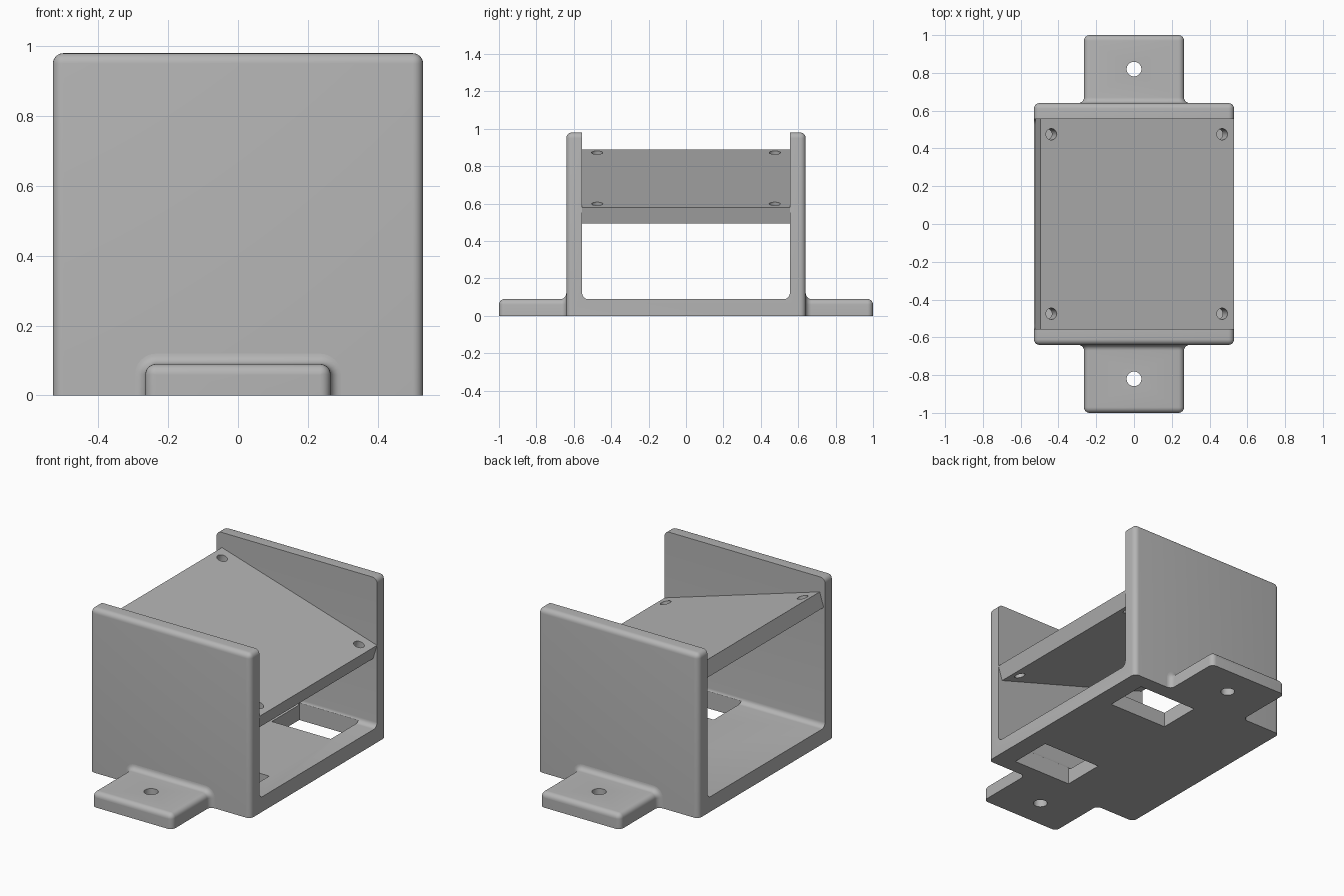
import bpy, bmesh, math
from mathutils import Matrix, Vector

default = bpy.data.objects.get("Cube")
if default:
    bpy.data.objects.remove(default, do_unlink=True)

# Overall sizes
HALF_X, HALF_Y, HEIGHT = 0.53, 0.64, 0.98
INNER_Y, FLOOR, ROUND = 0.555, 0.09, 0.03

grey = bpy.data.materials.new("plain grey")
GREY = (0.46, 0.46, 0.46, 1)
grey.diffuse_color = GREY
grey.use_nodes = True
grey.node_tree.nodes["Principled BSDF"].inputs["Base Color"].default_value = GREY


def make_object(name, bm):
    bmesh.ops.recalc_face_normals(bm, faces=bm.faces)
    mesh = bpy.data.meshes.new(name)
    bm.to_mesh(mesh)
    bm.free()
    mesh.materials.append(grey)
    obj = bpy.data.objects.new(name, mesh)
    bpy.context.collection.objects.link(obj)
    return obj


def box(name, low, high, rounded=None):
    """Box between two corners; edges chosen by the rule get rounded."""
    low, high = Vector(low), Vector(high)
    bm = bmesh.new()
    place = Matrix.Translation((low + high) / 2) @ Matrix.Diagonal((*(high - low), 1))
    bmesh.ops.create_cube(bm, size=1, matrix=place)
    if rounded:
        edges = [e for e in bm.edges if rounded(e.verts[0].co, e.verts[1].co)]
        bmesh.ops.bevel(bm, geom=edges, offset=ROUND, segments=6,
                        profile=0.5, affect='EDGES')
    return make_object(name, bm)


def cylinder(name, centre, radius, tilt=0):
    bm = bmesh.new()
    place = Matrix.Translation(centre) @ Matrix.Rotation(tilt, 4, 'Y')
    bmesh.ops.create_cone(bm, cap_ends=True, segments=32, radius1=radius,
                          radius2=radius, depth=0.4, matrix=place)
    return make_object(name, bm)


def activate(obj):
    bpy.ops.object.select_all(action='DESELECT')
    obj.select_set(True)
    bpy.context.view_layer.objects.active = obj


def cut(obj, cutters):
    activate(obj)
    for cutter in cutters:
        mod = obj.modifiers.new("cut", 'BOOLEAN')
        mod.operation, mod.solver, mod.object = 'DIFFERENCE', 'EXACT', cutter
        bpy.ops.object.modifier_apply(modifier=mod.name)
        bpy.data.objects.remove(cutter, do_unlink=True)
    bpy.ops.object.shade_smooth_by_angle(angle=math.radians(30))


# Frame: rounded block with a channel and two floor windows cut out
frame = box("frame", (-HALF_X, -HALF_Y, 0), (HALF_X, HALF_Y, HEIGHT),
            lambda a, b: max(a.z, b.z) > 0.1)
cutters = [box("channel", (-1, -INNER_Y, FLOOR), (1, INNER_Y, 2),
               lambda a, b: max(a.z, b.z) < 1 and abs(a.x - b.x) > 1)]
for side in (-1, 1):
    y_range = sorted((side * 0.29, side * 0.55))
    cutters.append(box("window", (0.02, y_range[0], -0.1), (0.41, y_range[1], 0.3)))
cut(frame, cutters)


# Mounting tabs: an arch section lofted outwards, flared at the wall
def arch(offset):
    """Rounded section, grown or shrunk by the offset."""
    half, top = 0.265 + offset, FLOOR + offset
    radius = max(ROUND + offset, 0.0005)
    points = [(half, 0)]
    for centre, start in ((half - radius, 0), (radius - half, 90)):
        for step in range(7):
            angle = math.radians(start + step * 15)
            points.append((centre + radius * math.cos(angle),
                           top - radius + radius * math.sin(angle)))
    return points + [(-half, 0)]


def tab(name, side):
    stations = []
    for step in range(7):
        a = math.radians(step * 15)
        stations.append((HALF_Y + ROUND * (1 - math.cos(a)), ROUND * (1 - math.sin(a))))
    for step in range(7):
        a = math.radians(step * 15)
        stations.append((1 - ROUND + ROUND * math.sin(a), ROUND * (math.cos(a) - 1)))
    bm = bmesh.new()
    rings = [[bm.verts.new((x, side * y, z)) for x, z in arch(d)] for y, d in stations]
    for r0, r1 in zip(rings, rings[1:]):
        for i in range(len(r0)):
            j = (i + 1) % len(r0)
            bm.faces.new((r0[i], r0[j], r1[j], r1[i]))
    bm.faces.new(rings[0])
    bm.faces.new(rings[-1])
    obj = make_object(name, bm)
    cut(obj, [cylinder("tab_hole", (0, side * 0.82, 0.05), 0.039)])


tab("front_tab", -1)
tab("back_tab", 1)

# Sloping plate between the walls, with four square-on screw holes
high, low = Vector((-0.495, 0, 0.89)), Vector((HALF_X, 0, 0.58))
slope = (low - high).normalized()
down = Vector((slope.z, 0, -slope.x)) * 0.09
bm = bmesh.new()
face = bm.faces.new([bm.verts.new(p + Vector((0, -INNER_Y, 0)))
                     for p in (high, low, low + down, high + down)])
grown = bmesh.ops.extrude_face_region(bm, geom=[face])
bmesh.ops.translate(bm, vec=(0, 2 * INNER_Y, 0),
                    verts=[v for v in grown["geom"] if isinstance(v, bmesh.types.BMVert)])
plate = make_object("sloping_plate", bm)
tilt = math.atan2(-slope.z, slope.x)
holes = []
for along in (0.06, (low - high).length - 0.066):
    for y in (-0.475, 0.475):
        centre = high + slope * along + down / 2
        holes.append(cylinder("plate_hole", (centre.x, y, centre.z), 0.03, tilt))
cut(plate, holes)
